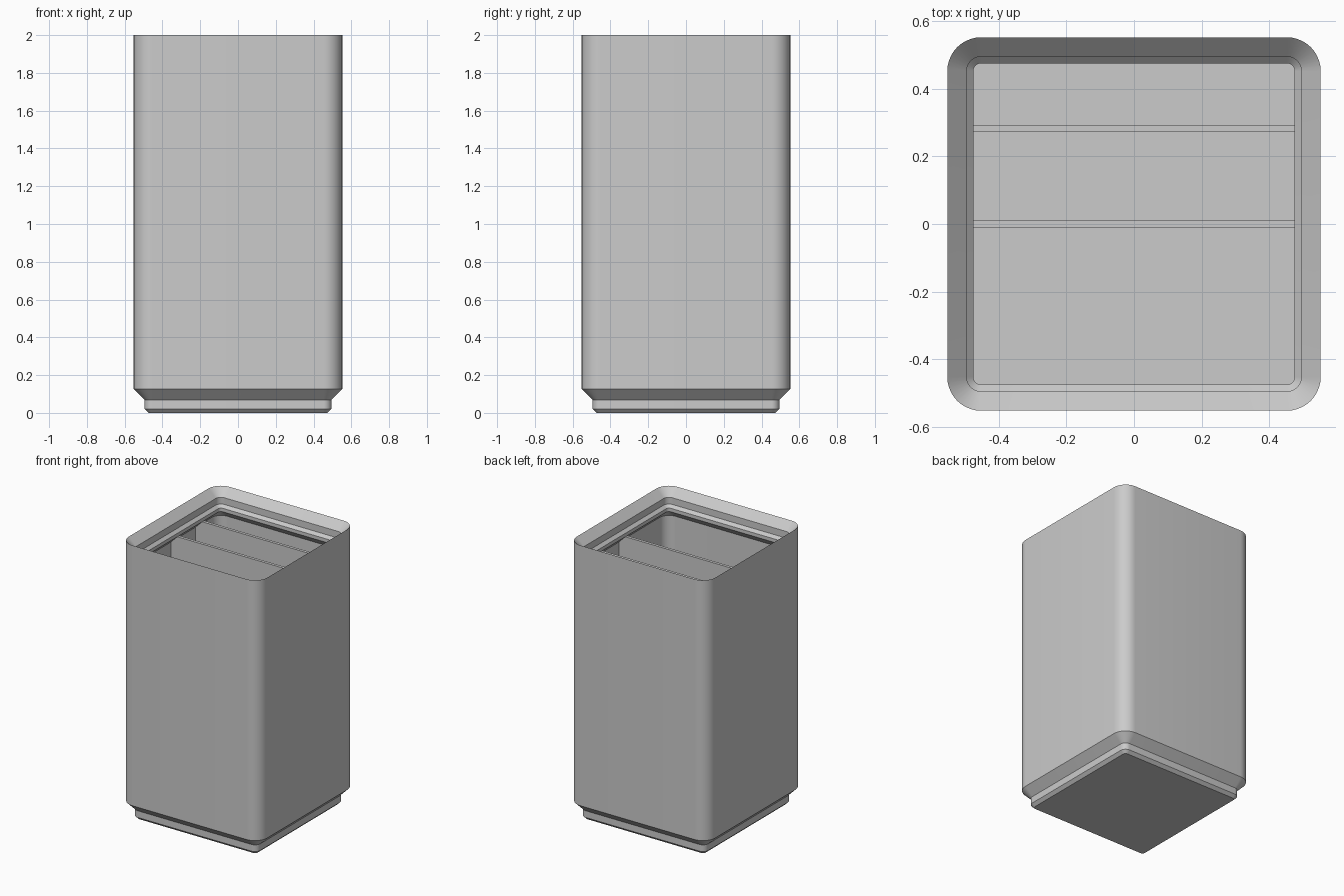
import bpy, bmesh, math

default = bpy.data.objects.get("Cube")
if default:
    bpy.data.objects.remove(default, do_unlink=True)

HALF = 0.552      # outer half width
CORNER = 0.452    # centre of every corner arc
WALL = 0.527      # inner wall half width
FLOOR = 0.186
SHELF = 1.85      # height where the rim's underside starts to slope
SEGMENTS = 10

# Single plain plastic colour
plastic = bpy.data.materials.new("grey plastic")
plastic.use_nodes = True
colour = (0.6, 0.6, 0.6, 1)
plastic.diffuse_color = colour
plastic.node_tree.nodes["Principled BSDF"].inputs["Base Color"].default_value = colour


def add_object(name, bm):
    bmesh.ops.recalc_face_normals(bm, faces=bm.faces)
    mesh = bpy.data.meshes.new(name)
    bm.to_mesh(mesh)
    bm.free()
    mesh.materials.append(plastic)
    obj = bpy.data.objects.new(name, mesh)
    bpy.context.collection.objects.link(obj)
    return obj


def rounded_square(bm, half, z):
    """Ring of vertices whose corner arcs share the same centres."""
    radius = half - CORNER
    ring = []
    for quarter in range(4):
        middle = math.pi / 4 + quarter * math.pi / 2
        cx = math.copysign(CORNER, math.cos(middle))
        cy = math.copysign(CORNER, math.sin(middle))
        for i in range(SEGMENTS + 1):
            a = (quarter + i / SEGMENTS) * math.pi / 2
            ring.append(bm.verts.new((cx + radius * math.cos(a), cy + radius * math.sin(a), z)))
    return ring


# Bin shell: stepped foot, outer wall, stacking rim, then inner wall down to the floor
profile = [
    (0.473, 0), (0.494, 0.021), (0.494, 0.069), (HALF, 0.127),
    (HALF, 2), (0.495, 1.943), (0.495, 1.895), (0.475, 1.875),
    (0.475, SHELF), (WALL, SHELF - (WALL - 0.475)), (WALL, FLOOR),
]
bm = bmesh.new()
rings = [rounded_square(bm, half, z) for half, z in profile]
for low, high in zip(rings, rings[1:]):
    for i in range(len(low)):
        j = (i + 1) % len(low)
        bm.faces.new((low[i], low[j], high[j], high[i]))
bm.faces.new(rings[0])
bm.faces.new(rings[-1])
shell = add_object("bin_shell", bm)

bpy.ops.object.select_all(action='DESELECT')
shell.select_set(True)
bpy.context.view_layer.objects.active = shell
bpy.ops.object.shade_smooth_by_angle(angle=math.radians(30))

# Dividers: thin full-width panels, ends and foot sunk into the shell
for name, y in (("middle_divider", 0), ("back_divider", 0.2825)):
    bm = bmesh.new()
    bmesh.ops.create_cube(bm, size=1)
    bottom = FLOOR - 0.01
    bmesh.ops.scale(bm, vec=(2 * WALL + 0.01, 0.021, SHELF - bottom), verts=bm.verts)
    bmesh.ops.translate(bm, vec=(0, y, (SHELF + bottom) / 2), verts=bm.verts)
    add_object(name, bm)
